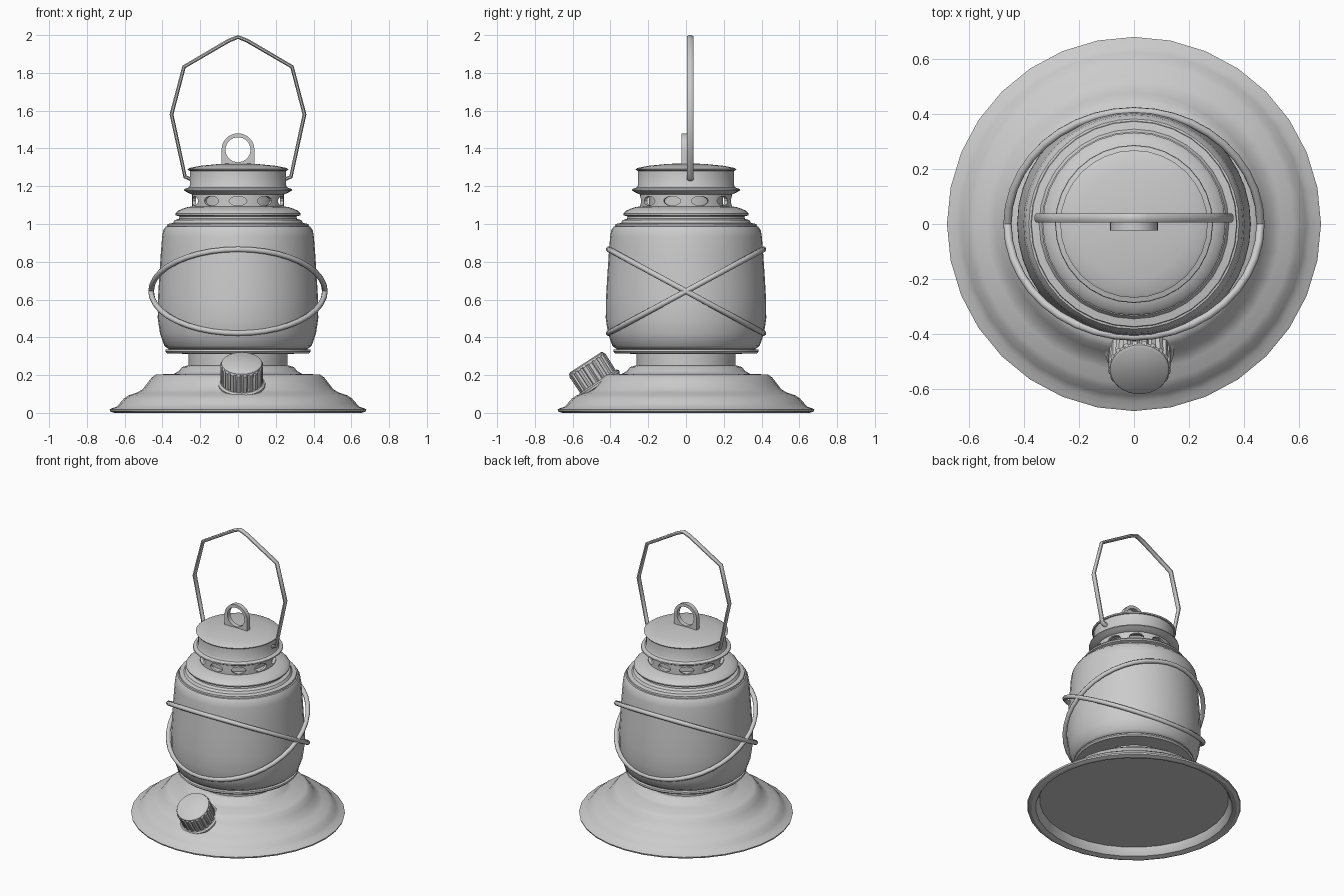
import bpy, bmesh, math
from mathutils import Matrix, Vector

if "Cube" in bpy.data.objects:
    bpy.data.objects.remove(bpy.data.objects["Cube"])


def make_object(name, bm, smooth=35):
    bmesh.ops.recalc_face_normals(bm, faces=bm.faces)
    mesh = bpy.data.meshes.new(name)
    bm.to_mesh(mesh)
    bm.free()
    ob = bpy.data.objects.new(name, mesh)
    bpy.context.collection.objects.link(ob)
    if smooth:
        bpy.ops.object.select_all(action='DESELECT')
        ob.select_set(True)
        bpy.context.view_layer.objects.active = ob
        bpy.ops.object.shade_smooth_by_angle(angle=math.radians(smooth))
    return ob


def bridge(bm, a, b):
    n = len(a)
    for i in range(n):
        bm.faces.new((a[i], a[(i + 1) % n], b[(i + 1) % n], b[i]))


def lathe(name, profile, sides=32, closed=False, ribs=0):
    """Turn an (r, z) profile round z; ends capped, or joined when closed."""
    bm = bmesh.new()
    rings = []
    for r, z in profile:
        ring = []
        for i in range(sides):
            a = math.tau * i / sides
            k = 1 - ribs * (i % 4 == 0)
            ring.append(bm.verts.new((r * k * math.cos(a), r * k * math.sin(a), z)))
        rings.append(ring)
    for a, b in zip(rings, rings[1:]):
        bridge(bm, a, b)
    if closed:
        bridge(bm, rings[-1], rings[0])
    else:
        bm.faces.new(rings[0])
        bm.faces.new(rings[-1])
    return make_object(name, bm)


# Flared fuel tank base with recessed underside, and neck
lathe("base", [(.60, .06), (.61, .03), (.625, .008), (.655, .0), (.677, .008),
               (.68, .018), (.67, .024), (.645, .032), (.625, .052), (.605, .075),
               (.58, .092), (.535, .107), (.505, .125), (.478, .16), (.457, .187),
               (.435, .203), (.34, .207), (.315, .22), (.295, .243), (.27, .25)])
lathe("neck", [(.262, .24), (.262, .32)])
lathe("lower_plate", [(.25, .312), (.375, .315), (.385, .325), (.383, .335), (.36, .338)])

# Glass globe
lathe("globe", [(.35, .336), (.37, .34), (.39, .355), (.413, .42), (.425, .5),
                (.424, .6), (.417, .72), (.409, .84), (.402, .93), (.396, .965),
                (.382, .987), (.355, .992)], 40)

# Chimney: shoulder, vent core and band, collar and lid
lathe("shoulder", [(.36, .985), (.375, .99), (.373, 1.0), (.345, 1.005), (.335, 1.02),
                   (.312, 1.028), (.31, 1.04), (.33, 1.046), (.332, 1.055),
                   (.32, 1.069), (.295, 1.08), (.265, 1.09), (.235, 1.094)])
lathe("vent_core", [(.195, 1.08), (.195, 1.17)])
vent = lathe("vent_band", [(.243, 1.08), (.243, 1.17), (.225, 1.17), (.225, 1.08)],
             40, closed=True)
lathe("collar", [(.235, 1.153), (.262, 1.164), (.287, 1.178), (.285, 1.185),
                 (.262, 1.193), (.255, 1.205), (.255, 1.285)])
lathe("lid", [(.24, 1.278), (.262, 1.283), (.268, 1.29), (.255, 1.297),
              (.2, 1.308), (.1, 1.318), (.02, 1.321)])

# Oval holes in the vent band
bm = bmesh.new()
for i in range(10):
    m = (Matrix.Rotation(math.tau * i / 10, 4, 'Z') @ Matrix.Translation((0, -.235, 1.122))
         @ Matrix.Diagonal((1, 1, .53, 1)) @ Matrix.Rotation(math.pi / 2, 4, 'X'))
    bmesh.ops.create_cone(bm, cap_ends=True, segments=16, radius1=.047, radius2=.047,
                          depth=.1, matrix=m)
cutter = make_object("vent_cutter", bm, 0)
cutter.hide_render = True
cutter.hide_set(True)
mod = vent.modifiers.new("holes", 'BOOLEAN')
mod.object = cutter
mod.operation = 'DIFFERENCE'
mod.solver = 'EXACT'

# Eyelet on the lid: arched plate with a round hole
bm = bmesh.new()
outer, inner = [], []
for i in range(33):
    a = math.radians(-90 + 360 * i / 32)
    c, s = math.cos(a), math.sin(a)
    inner.append((.066 * c, .066 * s))
    if s >= 0:
        outer.append((.087 * c, .087 * s))
    else:
        k = .087 / max(abs(c), abs(s))
        outer.append((k * c, max(k * s, -.08)))
loops = [[bm.verts.new((x, y, z + 1.393)) for x, z in pts[:-1]]
         for pts, y in ((outer, -.024), (outer, .008), (inner, .008), (inner, -.024))]
for j in range(4):
    bridge(bm, loops[j], loops[(j + 1) % 4])
make_object("lid_eyelet", bm)

# Angular carrying handle: rounded flat bar along a mirrored path
half = [(-.245, 1.235), (-.28, 1.25), (-.352, 1.58), (-.286, 1.832), (-.05, 1.97)]
path = [Vector(p) for p in half + [(0, 1.99)] + [(-x, z) for x, z in reversed(half)]]
bm = bmesh.new()
rings = []
for i, p in enumerate(path):
    d1 = (p - path[max(i - 1, 0)]).normalized()
    d2 = (path[min(i + 1, len(path) - 1)] - p).normalized()
    t = (d1 + d2).normalized()
    n = Vector((-t.y, t.x)) * .011
    ring = []
    for j in range(8):
        a = math.tau * (j + .5) / 8
        q = p + n * math.cos(a)
        ring.append(bm.verts.new((q.x, .022 + .018 * math.sin(a), q.y)))
    rings.append(ring)
for a, b in zip(rings, rings[1:]):
    bridge(bm, a, b)
bm.faces.new(rings[0])
bm.faces.new(rings[-1])
make_object("handle", bm, 50)

# Two crossing guard wires round the globe
for name, side in (("guard_wire_a", 1), ("guard_wire_b", -1)):
    curve = bpy.data.curves.new(name, 'CURVE')
    curve.dimensions = '3D'
    curve.bevel_depth = .015
    curve.bevel_resolution = 2
    sp = curve.splines.new('POLY')
    sp.points.add(39)
    for i, pt in enumerate(sp.points):
        a = math.tau * i / 40
        pt.co = (.46 * math.cos(a), .41 * math.sin(a),
                 .644 + side * .222 * math.sin(a), 1)
    sp.use_cyclic_u = True
    bpy.context.collection.objects.link(bpy.data.objects.new(name, curve))

# Ribbed filler cap and its seat, tilted off the base
tilt = Matrix.Translation((.02, -.461, .158)) @ Matrix.Rotation(math.radians(33), 4, 'X')
cap = lathe("filler_cap", [(.112, .0), (.114, .112), (.108, .12)], 80, ribs=.09)
top = lathe("filler_cap_top", [(.1, .11), (.109, .115), (.107, .125), (.098, .131)], 32)
seat = lathe("filler_seat", [(.115, -.02), (.125, -.01), (.125, .002), (.115, .01)], 32)
for ob in (cap, top, seat):
    ob.matrix_world = tilt
